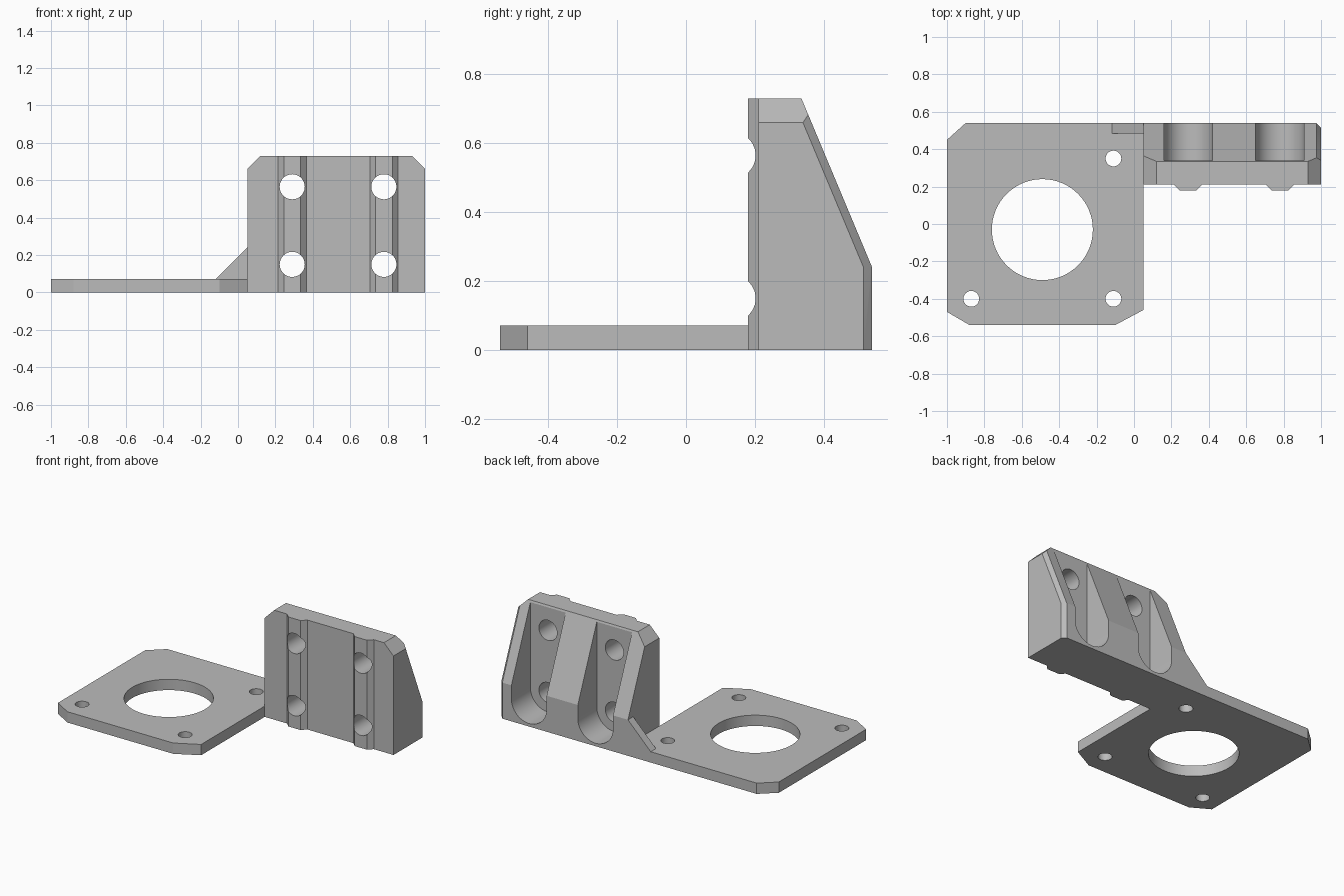
import bpy, bmesh
from math import cos, sin, pi
from mathutils import Vector

if "Cube" in bpy.data.objects:
    bpy.data.objects.remove(bpy.data.objects["Cube"], do_unlink=True)

grey = bpy.data.materials.new("plain grey")
grey.use_nodes = True
colour = (0.5, 0.5, 0.5, 1)
grey.diffuse_color = colour
grey.node_tree.nodes["Principled BSDF"].inputs["Base Color"].default_value = colour


def prism(name, outline, start, end, axis="Z", cuts=()):
    """Extrude an outline along Z (x, y points) or Y (x, z points), then slice it by planes."""
    bm = bmesh.new()
    place = (lambda a, b, h: (a, b, h)) if axis == "Z" else (lambda a, b, h: (a, h, b))
    face = bm.faces.new([bm.verts.new(place(a, b, start)) for a, b in outline])
    new = bmesh.ops.extrude_face_region(bm, geom=[face])["geom"]
    verts = [g for g in new if isinstance(g, bmesh.types.BMVert)]
    bmesh.ops.translate(bm, verts=verts, vec=place(0, 0, end - start))
    for point, normal in cuts:
        geom = bm.verts[:] + bm.edges[:] + bm.faces[:]
        cut = bmesh.ops.bisect_plane(bm, geom=geom, plane_co=point, plane_no=normal, clear_outer=True)
        rim = [g for g in cut["geom_cut"] if isinstance(g, bmesh.types.BMEdge)]
        bmesh.ops.holes_fill(bm, edges=rim, sides=0)
    bmesh.ops.recalc_face_normals(bm, faces=bm.faces[:])
    mesh = bpy.data.meshes.new(name)
    bm.to_mesh(mesh)
    bm.free()
    mesh.materials.append(grey)
    obj = bpy.data.objects.new(name, mesh)
    bpy.context.collection.objects.link(obj)
    return obj


def arc(cx, cy, r, a0=0, a1=2 * pi, n=64, closed=True):
    steps = n if closed else n + 1
    return [(cx + r * cos(a0 + (a1 - a0) * i / n), cy + r * sin(a0 + (a1 - a0) * i / n))
            for i in range(steps)]


def combine(target, tool, operation):
    mod = target.modifiers.new(tool.name, "BOOLEAN")
    mod.operation, mod.solver, mod.object = operation, "EXACT", tool
    bpy.context.view_layer.objects.active = target
    bpy.ops.object.modifier_apply(modifier=mod.name)
    bpy.data.objects.remove(tool, do_unlink=True)


# Upright block with two front ridges, sloped back and chamfered edges
FRONT, BACK, TOP, LEFT, SLOT_X = 0.21, 0.54, 0.73, 0.05, (0.29, 0.78)
outline = [(LEFT, FRONT)]
for x in SLOT_X:
    outline += [(x - 0.075, FRONT), (x - 0.045, 0.18), (x + 0.045, 0.18), (x + 0.075, FRONT)]
outline += [(1, FRONT), (1, BACK), (LEFT, BACK)]
slope = Vector((0, 0.49, 0.205)).normalized()
bracket = prism("motor_bracket", outline, 0, TOP, cuts=[
    ((0, BACK, 0.24), slope),
    ((LEFT, 0, 0.66), (-1, 0, 1)),
    ((1, 0, 0.66), (1, 0, 1)),
    ((1, 0.515, 0), (1, 1, 0)),
    ((1, 0.515, 0.24), Vector((1, 0, 0)) + slope),
])

# Flat base plate and the gusset joining it to the block
plate = prism("base_plate", [
    (-0.88, -BACK), (-0.1, -BACK), (LEFT, -0.46), (LEFT, 0.3), (0.1, 0.3), (0.1, BACK),
    (-0.9, BACK), (-1, 0.45), (-1, -0.47)], 0, 0.072)
combine(bracket, plate, "UNION")
gusset = prism("gusset", [(-0.19, 0), (0.1, 0), (0.1, 0.24), (LEFT, 0.24)], 0.485, BACK, "Y")
combine(bracket, gusset, "UNION")

# Large centre hole and three screw holes in the plate
for x, y, r in [(-0.49, -0.03, 0.27), (-0.87, -0.4, 0.042), (-0.11, -0.4, 0.042), (-0.11, 0.35, 0.042)]:
    combine(bracket, prism("plate_hole", arc(x, y, r), -0.1, 0.2), "DIFFERENCE")

# Round-bottomed back slots and the bolt holes through them
for x in SLOT_X:
    slot = arc(x, 0.15, 0.13, pi, 2 * pi, 32, False) + [(x + 0.13, 0.9), (x - 0.13, 0.9)]
    combine(bracket, prism("back_slot", slot, 0.34, 0.7, "Y"), "DIFFERENCE")
    for z in (0.15, 0.565):
        combine(bracket, prism("bolt_hole", arc(x, z, 0.067, n=48), 0.1, 0.7, "Y"), "DIFFERENCE")

bpy.ops.object.select_all(action="DESELECT")
bracket.select_set(True)
bpy.context.view_layer.objects.active = bracket
bpy.ops.object.shade_smooth_by_angle(angle=pi / 9)
